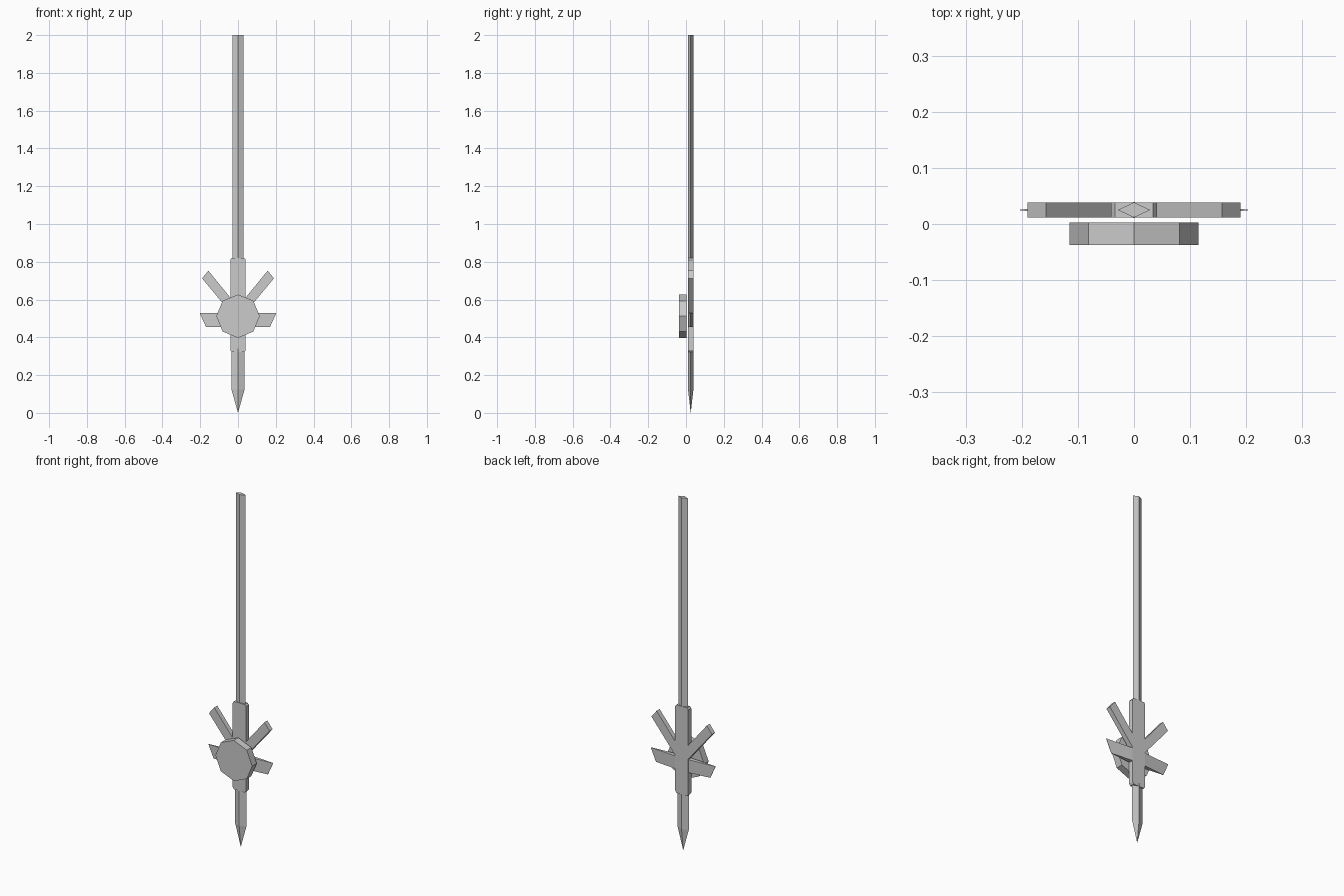
import bpy, bmesh, math

if "Cube" in bpy.data.objects:
    bpy.data.objects.remove(bpy.data.objects["Cube"])

Y0, Y1 = 0.0115, 0.0385          # front and back of the guard
YC = (Y0 + Y1) / 2


def finish(name, bm):
    bmesh.ops.recalc_face_normals(bm, faces=bm.faces[:])
    me = bpy.data.meshes.new(name)
    bm.to_mesh(me)
    bm.free()
    ob = bpy.data.objects.new(name, me)
    bpy.context.collection.objects.link(ob)
    return ob


def plate(name, outline, y0, y1):
    """Extrude an (x, z) outline along y."""
    bm = bmesh.new()
    face = bm.faces.new([bm.verts.new((x, y0, z)) for x, z in outline])
    ext = bmesh.ops.extrude_face_region(bm, geom=[face])
    for v in ext["geom"]:
        if isinstance(v, bmesh.types.BMVert):
            v.co.y = y1
    return finish(name, bm)


def diamond_bar(name, hx, hy, z0, z1, tip=None):
    """Bar with a diamond section, optionally pointed at the bottom."""
    bm = bmesh.new()
    ring = [(hx, 0), (0, hy), (-hx, 0), (0, -hy)]
    low, top = [[bm.verts.new((x, YC + y, z)) for x, y in ring] for z in (z0, z1)]
    bm.faces.new(top)
    point = bm.verts.new((0, YC, tip)) if tip is not None else None
    if point is None:
        bm.faces.new(low)
    for i in range(4):
        j = (i + 1) % 4
        bm.faces.new((low[i], low[j], top[j], top[i]))
        if point:
            bm.faces.new((low[j], low[i], point))
    return finish(name, bm)


# Long shaft and pointed lower spike
diamond_bar("shaft", 0.029, 0.0135, 0.80, 2.0)
diamond_bar("lower_spike", 0.035, 0.0145, 0.125, 0.34, tip=0.0)

# Central block with clipped corners
plate("guard_block", [(-0.034, 0.82), (0.034, 0.82), (0.041, 0.81), (0.041, 0.333),
                      (0.034, 0.322), (-0.034, 0.322), (-0.041, 0.333), (-0.041, 0.81)], Y0, Y1)

# Octagonal disc on the front
plate("front_disc", [(0.115 * math.sin(i * math.pi / 4), 0.512 + 0.115 * math.cos(i * math.pi / 4))
                     for i in range(8)], -0.0375, 0.003)

for side, s in (("right", 1), ("left", -1)):
    # Raised arms
    plate(side + "_upper_arm", [(s * x, z) for x, z in
          ((0.157, 0.753), (0.19, 0.712), (0.02, 0.507), (0.02, 0.585))], Y0, Y1)
    # Side arms narrowing to a sharp end
    arm = plate(side + "_lower_arm", [(s * x, z) for x, z in
                ((0.035, 0.529), (0.203, 0.529), (0.17, 0.456), (0.035, 0.456))], Y0, Y1)
    for v in arm.data.vertices:
        if abs(v.co.x) > 0.1:
            v.co.y = YC + (v.co.y - YC) * 0.06
